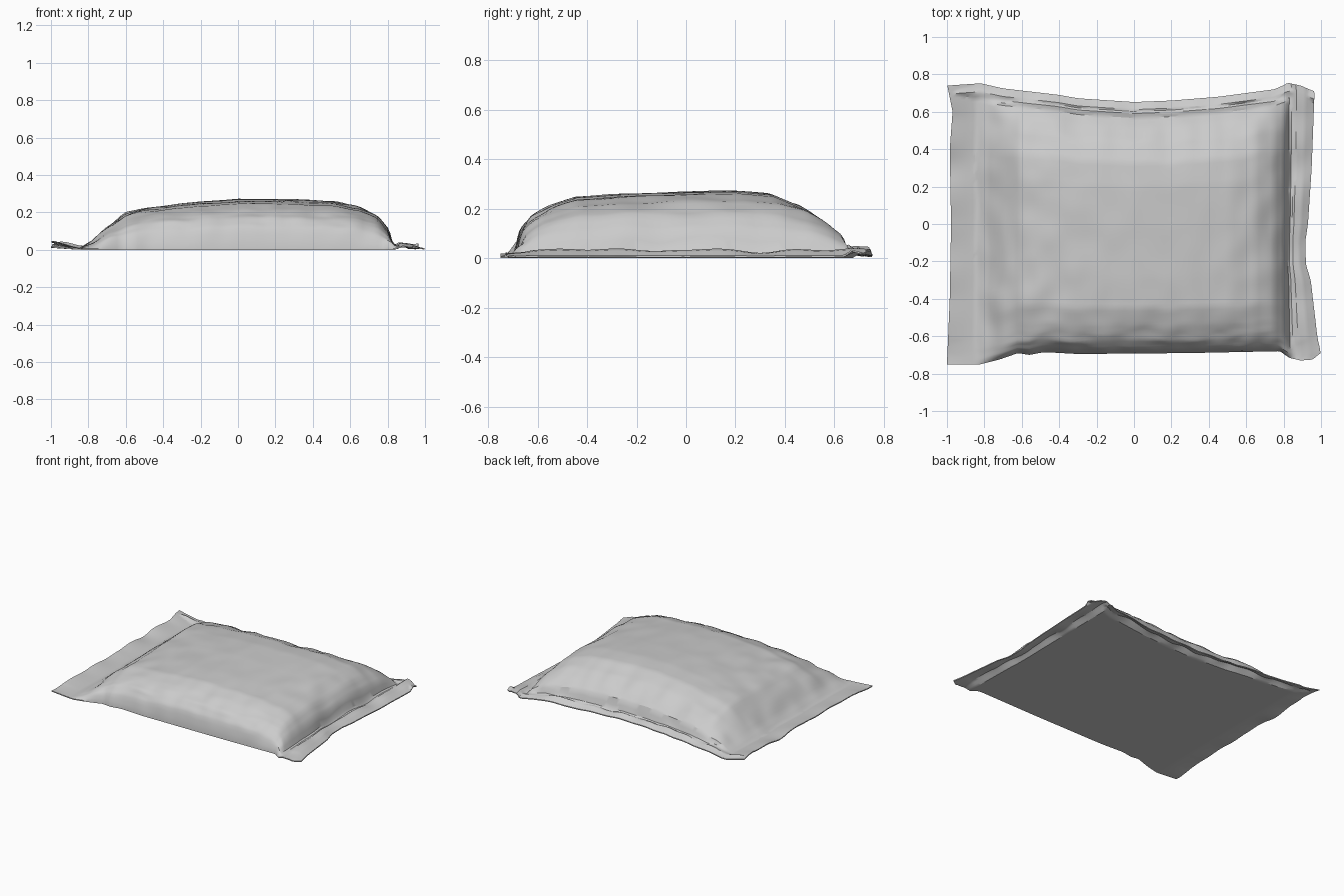
import bpy, bmesh, math
from mathutils import Vector, noise

if "Cube" in bpy.data.objects:
    bpy.data.objects.remove(bpy.data.objects["Cube"])

NX, NY = 96, 76


def lerp_curve(pts, a):
    """Piecewise linear profile lookup."""
    if a <= pts[0][0]:
        return pts[0][1]
    for (x0, y0), (x1, y1) in zip(pts, pts[1:]):
        if a <= x1:
            return y0 + (y1 - y0) * (a - x0) / (x1 - x0)
    return pts[-1][1]


# Plan outline of the four edges
FRONT = [(-1, -.75), (-.82, -.75), (-.72, -.725), (-.62, -.69), (-.56, -.70), (-.48, -.685),
         (-.3, -.695), (.3, -.69), (.78, -.68), (.83, -.715), (.9, -.73), (.97, -.725), (1, -.69)]
BACK = [(-1, .74), (-.82, .752), (-.7, .725), (-.4, .69), (-.3, .672), (0, .652), (.2, .66),
        (.45, .68), (.75, .72), (.83, .755), (.92, .74), (1, .71)]
LEFT = [(-.75, -1), (-.4, -.985), (0, -.978), (.4, -.985), (.6, -.97), (.7, -.99), (.75, -1)]
RIGHT = [(-.73, .98), (-.69, .998), (-.6, .98), (-.3, .945), (-.22, .92), (-.1, .915),
         (0, .93), (.3, .95), (.7, .965), (.75, .95)]
# Body height across the width, and its fullness from front to back
WIDTH = [(-1, 0), (-.85, 0), (-.78, .04), (-.7, .115), (-.6, .19), (-.5, .217), (-.2, .252),
         (0, .266), (.3, .264), (.52, .252), (.65, .225), (.75, .17), (.81, .10), (.835, .03),
         (.86, 0), (1, 0)]
DEPTH = [(0, 0), (.006, .2), (.018, .42), (.05, .62), (.11, .78), (.18, .90), (.3, .94),
         (.5, .985), (.66, 1), (.76, .96), (.84, .79), (.9, .58), (.94, .40), (.952, .13),
         (.965, .04), (1, 0)]
# How far the sealed flaps curl off the ground
SIDE_LIFT = [(-1, .035), (-.9, .012), (-.84, 0), (.84, 0), (.88, .03), (.94, .025), (1, .004)]
BACK_LIFT = [(.945, 0), (.97, .03), (1, .014)]


def wrinkle(x, y, f, seed):
    return noise.noise(Vector((x * f, y * f, seed)))


def sample(i, j):
    """Upper and lower film positions for one grid node."""
    s = .5 * i / NX + .5 * (.5 - .5 * math.cos(math.pi * i / NX))
    t = .35 * j / NY + .65 * (.5 - .5 * math.cos(math.pi * j / NY))
    x = -1 + 2 * s
    y0, y1 = lerp_curve(FRONT, x), lerp_curve(BACK, x)
    y = y0 + (y1 - y0) * t
    if x < -.8:
        px = -.8 + (x + .8) * (-.8 - lerp_curve(LEFT, y)) / .2
    elif x > .8:
        px = .8 + (x - .8) * (lerp_curve(RIGHT, y) - .8) / .2
    else:
        px = x
    # body bulges wobble along the seams
    wx = x + .018 * wrinkle(0, y, 5, 2) * max(0, abs(x) - .5) * 2
    wt = t + .012 * wrinkle(x, 0, 8, 4) * min(1, 8 * t * (1 - t))
    body = lerp_curve(WIDTH, wx) * lerp_curve(DEPTH, wt)
    flap_side = lerp_curve(SIDE_LIFT, x) * (.9 + .8 * wrinkle(0, y, 5, 7))
    if x < 0:
        flap_side *= .6 + .5 * t
    flap_back = lerp_curve(BACK_LIFT, t) * (.9 + 1.1 * wrinkle(x, y, 6, 9))
    lift = max(0, flap_side, flap_back)
    # creases are stronger on the steep sides
    rim = min(1, body / .06) * (1 - min(1, body / .275) ** 3)
    crease = .016 * rim * wrinkle(x, y * .7, 9, 1) + .003 * wrinkle(x, y, 5, 3) * min(1, body / .1)
    low = lift
    high = lift + .007 + max(0, body + crease)
    # crumpled front wall pushes in and out
    if t < .12:
        y += .012 * wrinkle(x, t * 3, 10, 5) * math.sin(math.pi * t / .12)
    return Vector((px, y, high)), Vector((px, y, low))


bm = bmesh.new()
top, bottom = [], []
for i in range(NX + 1):
    pairs = [sample(i, j) for j in range(NY + 1)]
    top.append([bm.verts.new(p[0]) for p in pairs])
    bottom.append([bm.verts.new(p[1]) for p in pairs])

# Upper and lower film
for i in range(NX):
    for j in range(NY):
        for g, flip in ((top, False), (bottom, True)):
            q = [g[i][j], g[i + 1][j], g[i + 1][j + 1], g[i][j + 1]]
            bm.faces.new(q[::-1] if flip else q)

# Sealed rim joining the films
ring = ([(i, 0) for i in range(NX)] + [(NX, j) for j in range(NY)]
        + [(i, NY) for i in range(NX, 0, -1)] + [(0, j) for j in range(NY, 0, -1)])
for (a, b), (c, d) in zip(ring, ring[1:] + ring[:1]):
    bm.faces.new((bottom[a][b], bottom[c][d], top[c][d], top[a][b]))
bmesh.ops.recalc_face_normals(bm, faces=bm.faces)

mesh = bpy.data.meshes.new("sealed_pouch")
bm.to_mesh(mesh)
bm.free()
pouch = bpy.data.objects.new("sealed_pouch", mesh)
bpy.context.collection.objects.link(pouch)
bpy.context.view_layer.objects.active = pouch
pouch.select_set(True)
bpy.ops.object.shade_smooth_by_angle(angle=math.radians(30))
